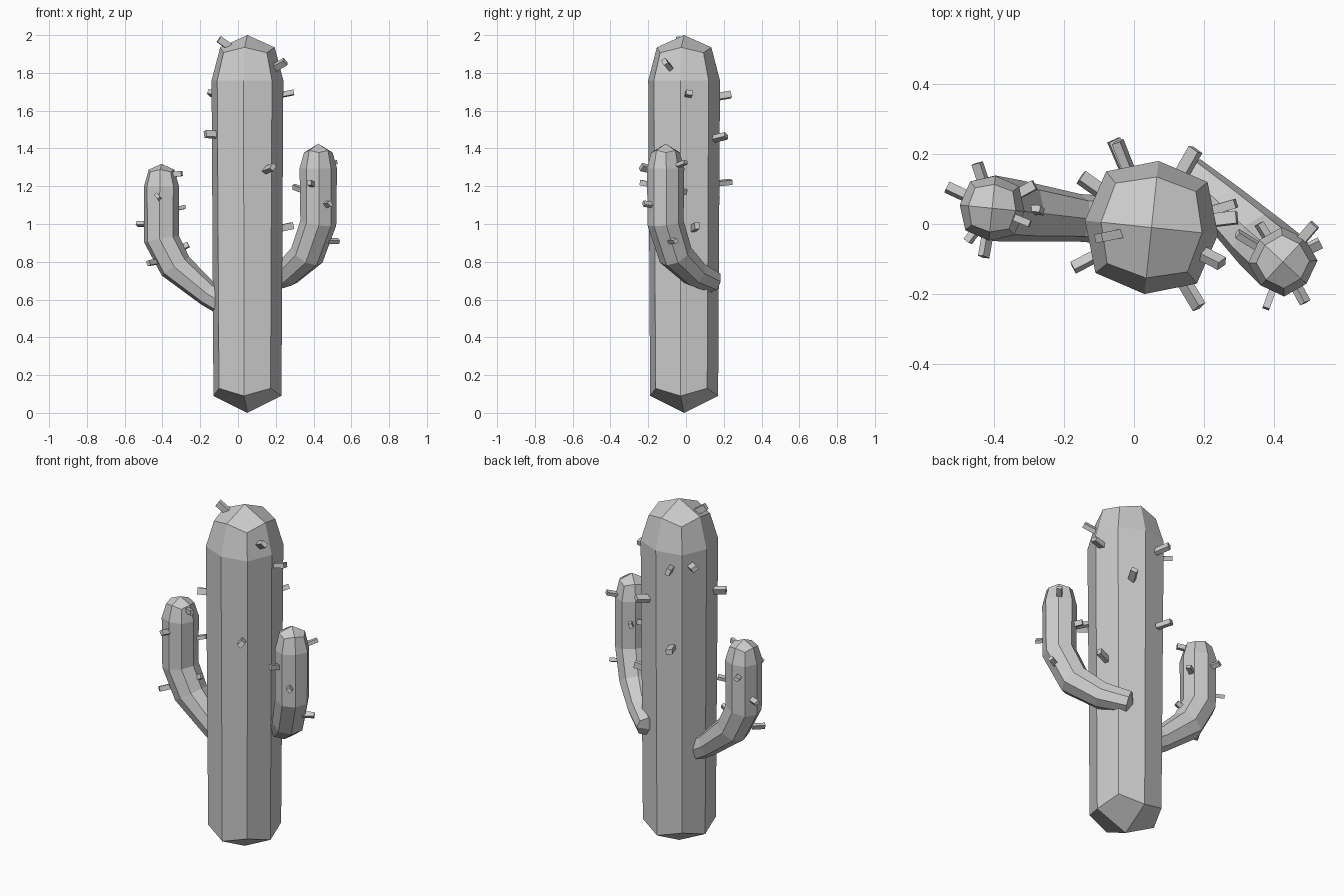
import bpy, bmesh
from math import cos, sin, pi, radians
from mathutils import Vector, Matrix


def limb(name, rings, start, end, side):
    """Eight-sided tube with quad caps. Ring: centre, tangent, mid radius,
    corner radius, corner shift along the tangent."""
    bm = bmesh.new()
    loops = []
    for c, t, rm, rc, shift in rings:
        t = Vector(t).normalized()
        s = Vector(side)
        s = (s - t * s.dot(t)).normalized()
        u = t.cross(s)
        loop = []
        for i in range(8):
            r, h = (rc, shift) if i % 2 else (rm, 0)
            a = i * pi / 4
            loop.append(bm.verts.new(Vector(c) + (s * cos(a) + u * sin(a)) * r + t * h))
        loops.append(loop)
    for a, b in zip(loops, loops[1:]):
        for i in range(8):
            j = (i + 1) % 8
            bm.faces.new((a[i], a[j], b[j], b[i]))
    for loop, pole in ((loops[0], start), (loops[-1], end)):
        p = bm.verts.new(pole)
        for i in range(0, 8, 2):
            bm.faces.new((p, loop[i], loop[i + 1], loop[(i + 2) % 8]))
    bmesh.ops.recalc_face_normals(bm, faces=bm.faces)
    finish(name, bm)


def finish(name, bm):
    me = bpy.data.meshes.new(name)
    bm.to_mesh(me)
    bm.free()
    bpy.context.collection.objects.link(bpy.data.objects.new(name, me))


def spines(name, axis, points, size):
    """Small blocks pointing away from the limb axis; point: x, y, z, upward tilt."""
    bm = bmesh.new()
    for k, (x, y, z, tilt) in enumerate(points):
        d = Vector((x - axis[0], y - axis[1], 0)).normalized()
        d = (d + Vector((0, 0, tilt))).normalized()
        rot = d.to_track_quat('Z', 'Y').to_matrix().to_4x4() @ Matrix.Rotation(k * 0.7, 4, 'Z')
        pos = Vector((x, y, z)) - d * 0.01
        bmesh.ops.create_cube(bm, size=1, matrix=Matrix.Translation(pos) @ rot @ Matrix.Diagonal((*size, 1)))
    finish(name, bm)


UP = (0, 0, 1)

# Trunk
tx, ty = 0.05, -0.01
a = radians(-6)
limb("trunk", [
    ((tx, ty, 0.09), UP, 0.181, 0.194, 0.04),
    ((tx, ty, 1.76), UP, 0.191, 0.206, 0),
    ((tx, ty, 1.935), UP, 0.145, 0.163, -0.028)],
    (tx, ty, 0.0), (tx, ty, 2.0), (cos(a), sin(a), 0))

# Left arm
lx, ly = -0.405, 0.045
limb("left_arm", [
    ((-0.08, 0.012, 0.585), (-0.85, 0.08, 0.5), 0.068, 0.072, 0),
    ((-0.16, 0.018, 0.632), (-0.85, 0.08, 0.5), 0.068, 0.072, 0),
    ((-0.33, 0.037, 0.775), (-0.55, 0.05, 0.85), 0.088, 0.093, 0),
    ((lx, ly, 0.92), (-0.2, 0.02, 1), 0.094, 0.097, 0),
    ((lx, ly, 1.2), UP, 0.093, 0.099, 0),
    ((lx, ly, 1.288), UP, 0.068, 0.076, -0.012)],
    (-0.07, 0.012, 0.58), (lx, ly, 1.318), (0.1, 1, 0))

# Right arm
rx, ry = 0.425, -0.108
limb("right_arm", [
    ((0.15, 0.14, 0.695), (0.72, -0.67, 0.3), 0.06, 0.064, 0),
    ((0.26, 0.045, 0.738), (0.68, -0.63, 0.5), 0.072, 0.076, 0),
    ((0.365, -0.055, 0.835), (0.45, -0.42, 0.8), 0.088, 0.092, 0),
    ((rx, ry, 1.005), (0.14, -0.13, 1), 0.092, 0.096, 0),
    ((rx, ry, 1.295), UP, 0.092, 0.099, 0),
    ((rx, ry, 1.39), UP, 0.07, 0.076, -0.012)],
    (0.135, 0.152, 0.688), (rx, ry, 1.425), (0.67, 0.72, 0))

# Spines
spines("trunk_spines", (tx, ty), [
    (-0.075, -0.035, 1.96, 0.7), (0.225, -0.1, 1.845, 0.5),
    (0.262, 0.015, 1.69, 0.2), (-0.125, 0.115, 1.69, 0.1),
    (-0.035, 0.205, 1.68, 0.15), (-0.145, -0.11, 1.475, 0.05),
    (0.16, 0.185, 1.46, 0.2), (-0.045, 0.21, 1.22, 0.1),
    (0.17, -0.21, 1.295, 0.2), (0.26, 0.05, 0.985, 0.2)],
    (0.026, 0.036, 0.085))
spines("left_arm_spines", (lx, ly), [
    (-0.32, 0.01, 1.265, 0.1), (-0.425, -0.07, 1.145, 0.2),
    (-0.305, 0.1, 1.085, 0.2), (-0.512, 0.095, 1.0, 0),
    (-0.285, 0.04, 0.88, 0.5), (-0.46, -0.03, 0.795, -0.1),
    (-0.44, 0.15, 1.14, 0.1)],
    (0.02, 0.028, 0.07))
spines("right_arm_spines", (rx, ry), [
    (0.385, -0.218, 1.215, 0.2), (0.477, -0.203, 1.105, 0.1),
    (0.5, -0.02, 1.32, 0.3), (0.51, -0.065, 0.91, 0),
    (0.315, -0.04, 1.19, 0.3), (0.37, -0.02, 1.17, 0.1)],
    (0.02, 0.028, 0.07))
